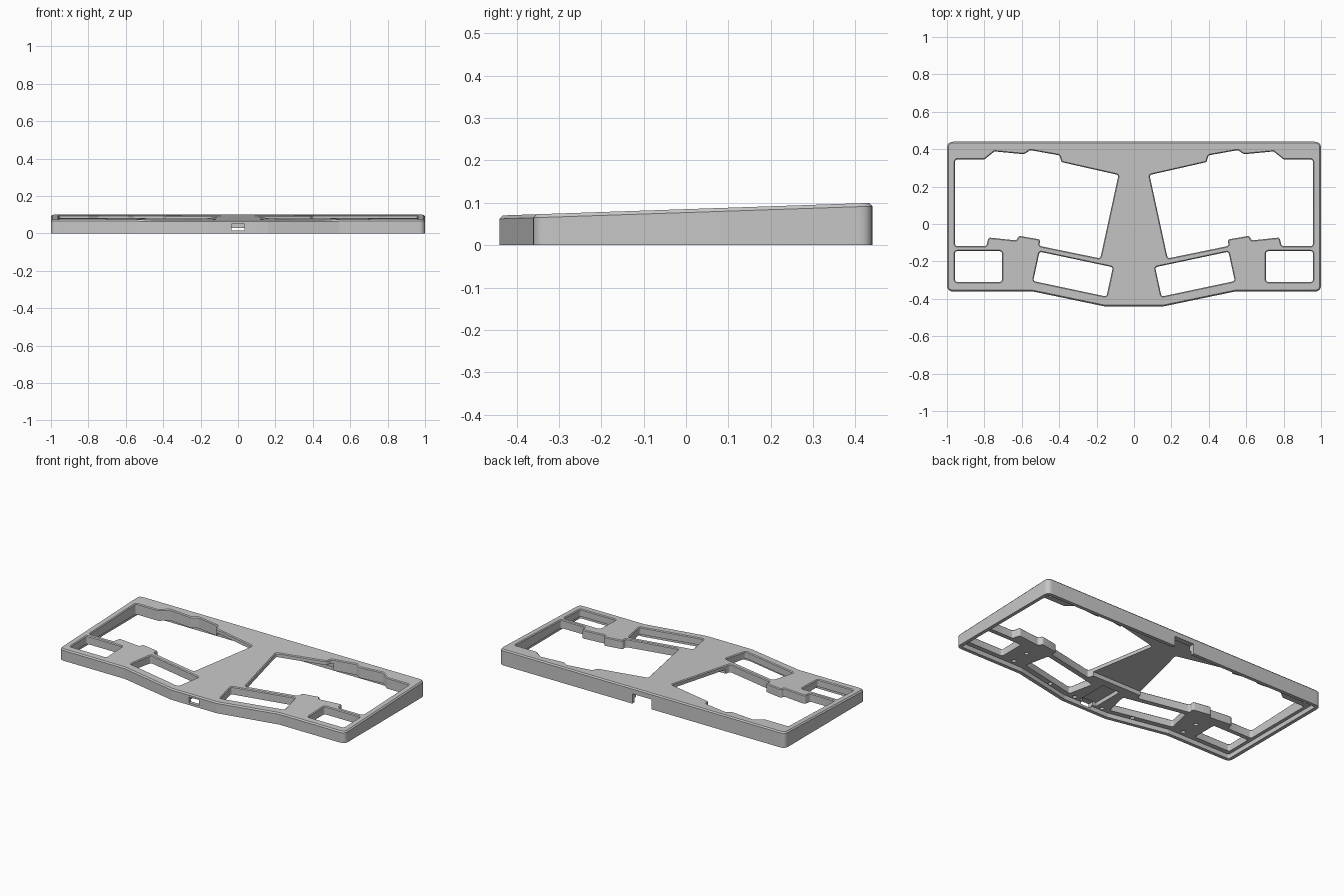
import bpy, bmesh, math
from mathutils import Vector

if "Cube" in bpy.data.objects:
    bpy.data.objects.remove(bpy.data.objects["Cube"], do_unlink=True)

grey = bpy.data.materials.new("case_grey")
grey.use_nodes = True
grey.diffuse_color = (0.57, 0.57, 0.57, 1)
grey.node_tree.nodes["Principled BSDF"].inputs["Base Color"].default_value = (0.57, 0.57, 0.57, 1)


def slope(drop=0.0):
    """Height of the tilted top surface, lowered by drop."""
    return lambda y: 0.085 + 0.034 * y - drop


def level(z):
    return lambda y: z


def area(pts):
    return sum(a.x * b.y - b.x * a.y for a, b in zip(pts, pts[1:] + pts[:1])) / 2


def rounded(corners, radius, steps=4):
    """Counter-clockwise outline with every corner rounded."""
    pts = [Vector(c) for c in corners]
    if area(pts) < 0:
        pts.reverse()
    out = []
    for i, p in enumerate(pts):
        a, b = pts[i - 1] - p, pts[(i + 1) % len(pts)] - p
        t = min(radius / math.tan(a.angle(b) / 2), a.length * 0.45, b.length * 0.45)
        start, end = p + a.normalized() * t, p + b.normalized() * t
        for k in range(steps + 1):
            f = k / steps
            out.append(start * (1 - f) ** 2 + p * (2 * f * (1 - f)) + end * f ** 2)
    return out


def offset(pts, d):
    """Move an outline outward by d."""
    out = []
    for i, p in enumerate(pts):
        u = (p - pts[i - 1]).normalized()
        v = (pts[(i + 1) % len(pts)] - p).normalized()
        n, m = Vector((u.y, -u.x)), Vector((v.y, -v.x))
        out.append(p + (n + m) * (d / (1 + n.dot(m))))
    return out


def stack(name, pts, rings):
    """Solid lofted through rings of (outward offset, height function)."""
    bm = bmesh.new()
    loops = []
    for d, height in rings:
        loops.append([bm.verts.new((p.x, p.y, height(p.y))) for p in offset(pts, d)])
    n = len(pts)
    for low, high in zip(loops, loops[1:]):
        for i in range(n):
            j = (i + 1) % n
            bm.faces.new((low[i], low[j], high[j], high[i]))
    bm.faces.new(loops[0][::-1])
    bm.faces.new(loops[-1])
    mesh = bpy.data.meshes.new(name)
    bm.to_mesh(mesh)
    bm.free()
    obj = bpy.data.objects.new(name, mesh)
    bpy.context.collection.objects.link(obj)
    return obj


def mirrored(pts):
    """Close a right half outline with its mirror image."""
    return pts + [(-x, y) for x, y in reversed(pts)]


def box(x, y0, y1):
    return [Vector(p) for p in ((-x, y0), (x, y0), (x, y1), (-x, y1))]


def closed_volume(mesh):
    """Volume of a watertight mesh, or infinity if it has open edges."""
    bm = bmesh.new()
    bm.from_mesh(mesh)
    volume = bm.calc_volume(signed=True) if all(e.is_manifold for e in bm.edges) else math.inf
    bm.free()
    return volume


def carve(target, cutter):
    """Subtract the cutter, keeping the solver result that removes material cleanly."""
    before = closed_volume(target.data)
    cut = target.modifiers.new("cut", 'BOOLEAN')
    cut.operation = 'DIFFERENCE'
    cut.object = cutter
    for solver in ('MANIFOLD', 'EXACT'):
        cut.solver = solver
        bpy.context.view_layer.update()
        shaped = target.evaluated_get(bpy.context.evaluated_depsgraph_get())
        result = bpy.data.meshes.new_from_object(shaped)
        if closed_volume(result) < before:
            break
    target.modifiers.clear()
    target.data = result
    bpy.data.objects.remove(cutter, do_unlink=True)


# Outer body with a chamfered, sloping top
outline = rounded(mirrored([(0.16, -0.44), (0.54, -0.361), (1, -0.361), (1, 0.44)]), 0.035, 6)
body = stack("keyboard_case", outline,
             [(0, level(0)), (0, slope(0.008)), (-0.007, slope())])

# Recess for the bottom plate
cutters = [stack("plate_recess", offset(outline, -0.022),
                 [(0, level(-0.1)), (0, level(0.028))])]

# Key openings on the +x side, then their mirror images, flared at the top
main_keys = [(0.083, 0.262), (0.388, 0.331), (0.398, 0.367), (0.555, 0.395),
             (0.588, 0.373), (0.746, 0.388), (0.8, 0.345), (0.957, 0.345),
             (0.957, -0.118), (0.789, -0.118), (0.778, -0.072), (0.628, -0.088),
             (0.617, -0.063), (0.5, -0.083), (0.507, -0.117), (0.18, -0.184)]
thumb_keys = [(0.113, -0.231), (0.505, -0.148), (0.539, -0.305), (0.147, -0.388)]
corner_keys = [(0.706, -0.145), (0.957, -0.145), (0.957, -0.31), (0.706, -0.31)]
for side in (1, -1):
    for shape in (main_keys, thumb_keys, corner_keys):
        pts = rounded([(x * side, y) for x, y in shape], 0.014)
        cutters.append(stack("key_opening", pts,
                             [(0, level(-0.11)), (0, slope(0.005)), (0.006, slope(-0.001)),
                              (0.006, level(0.2))]))

# Hollow under the centre column and the back strip
hollow = mirrored([(0.19, -0.15), (0.12, 0.2), (0.41, 0.3), (0.41, 0.405)])
cutters.append(stack("centre_hollow", rounded(hollow, 0.005, 1),
                     [(0, level(-0.12)), (0, slope(0.026))]))

# Cable notch in the back wall, port slot in the front wall and the pocket behind it
cutters.append(stack("back_notch", box(0.068, 0.36, 0.6),
                     [(0, level(-0.13)), (0, level(0.062))]))
cutters.append(stack("front_port", box(0.036, -0.6, -0.37),
                     [(0, level(0.014)), (0, level(0.05))]))
cutters.append(stack("port_pocket", box(0.06, -0.405, -0.2),
                     [(0, level(0.02)), (0, level(0.052))]))

# Screw holes in the underside
screws = [(0.93, 0.385), (0.7, 0.407), (0.3, -0.373), (0.1, -0.4), (0.62, -0.2), (0.62, -0.31)]
for x, y in screws + [(-x, y) for x, y in screws]:
    ring = [Vector((x + 0.013 * math.cos(k * math.pi / 8), y + 0.013 * math.sin(k * math.pi / 8)))
            for k in range(16)]
    cutters.append(stack("screw_hole", ring, [(0, level(0.01)), (0, level(0.045))]))

for cutter in cutters:
    carve(body, cutter)
body.data.materials.clear()
body.data.materials.append(grey)

bpy.ops.object.select_all(action='DESELECT')
body.select_set(True)
bpy.context.view_layer.objects.active = body
bpy.ops.object.shade_smooth_by_angle(angle=math.radians(30))
